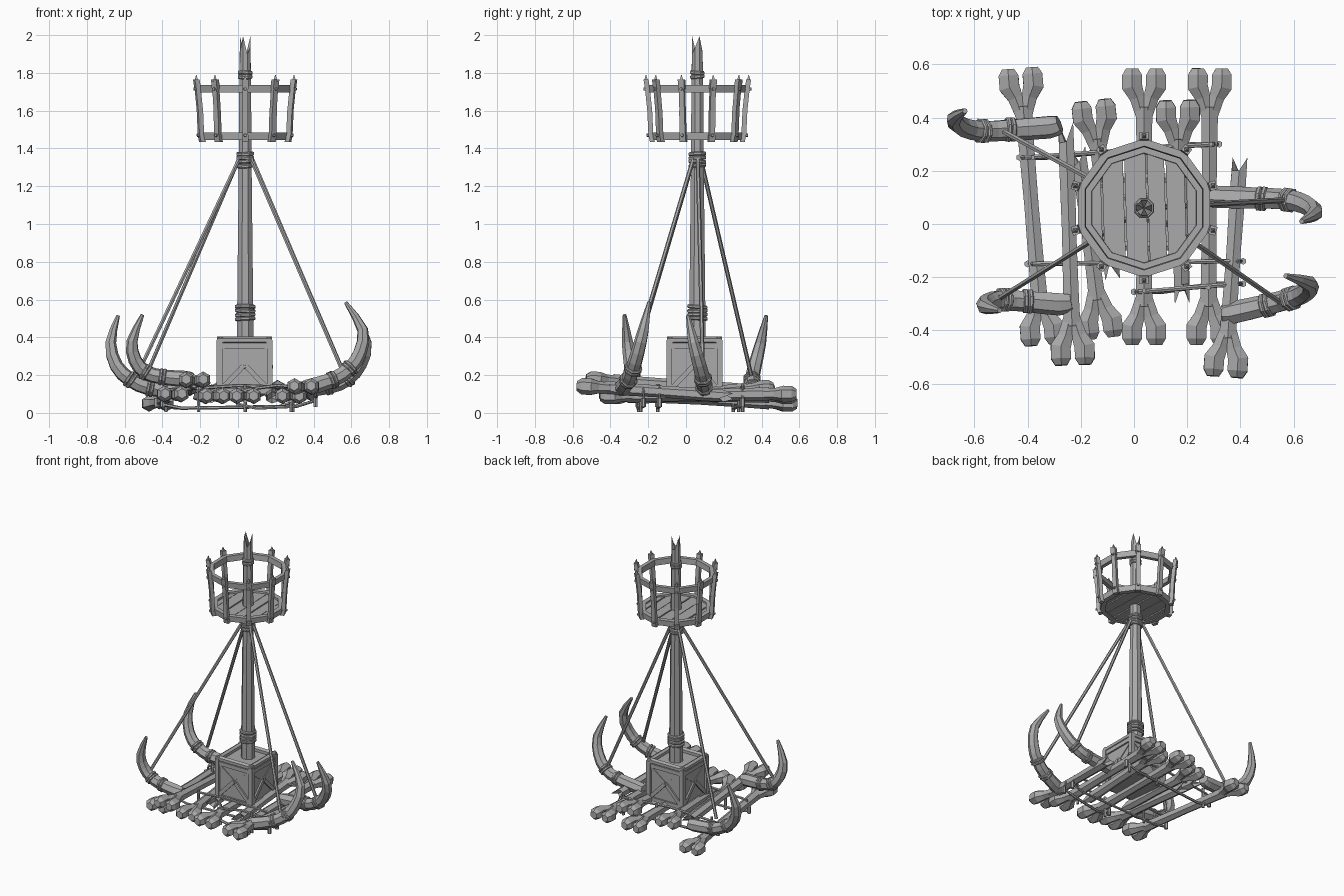
import bpy, bmesh, math, random
from mathutils import Vector as V

if "Cube" in bpy.data.objects:
    bpy.data.objects.remove(bpy.data.objects["Cube"])

random.seed(4)
mat = bpy.data.materials.new("weathered grey")
mat.diffuse_color = (0.4, 0.4, 0.4, 1)
mat.use_nodes = True
mat.node_tree.nodes["Principled BSDF"].inputs["Base Color"].default_value = mat.diffuse_color
CX, CY = 0.038, 0.06          # mast axis


def finish(bm, name):
    bmesh.ops.recalc_face_normals(bm, faces=bm.faces)
    me = bpy.data.meshes.new(name)
    bm.to_mesh(me)
    bm.free()
    me.materials.append(mat)
    ob = bpy.data.objects.new(name, me)
    bpy.context.collection.objects.link(ob)
    return ob


def smooth_path(pts, radii, n):
    """Catmull-Rom resampling of a path and its radii."""
    P = [V(p).to_4d() for p in pts]
    for p, r in zip(P, radii):
        p.w = r
    P = [P[0] * 2 - P[1]] + P + [P[-1] * 2 - P[-2]]
    out = []
    for i in range(1, len(P) - 2):
        a, b, c, d = P[i - 1:i + 3]
        for k in range(n):
            t = k / n
            out.append(0.5 * (2 * b + (c - a) * t + (2 * a - 5 * b + 4 * c - d) * t * t
                              + (3 * b - a - 3 * c + d) * t ** 3))
    out.append(P[-2])
    return [p.to_3d() for p in out], [p.w for p in out]


def tube(bm, pts, radii, sides=6, splinter=0.0):
    """Faceted tube along a path; splinter gives a jagged broken end."""
    pts = [V(p) for p in pts]
    up = V((0, 0, 1)) if abs((pts[-1] - pts[0]).normalized().z) < 0.9 else V((0, 1, 0))
    rings = []
    for i, (p, r) in enumerate(zip(pts, radii)):
        t = (pts[min(i + 1, len(pts) - 1)] - pts[max(i - 1, 0)]).normalized()
        up = (up - t * up.dot(t)).normalized()
        side = t.cross(up)
        ring = []
        for k in range(sides):
            a = math.tau * (k + 0.5) / sides
            q = p + (side * math.cos(a) + up * math.sin(a)) * r
            if splinter and i == len(pts) - 1:
                q += t * splinter * (1 if k % 3 == 0 else random.uniform(-0.6, 0.1))
            ring.append(bm.verts.new(q))
        rings.append(ring)
    for a, b in zip(rings, rings[1:]):
        for k in range(sides):
            bm.faces.new((a[k], a[(k + 1) % sides], b[(k + 1) % sides], b[k]))
    bm.faces.new(rings[0])
    if splinter:
        c = bm.verts.new(pts[-1] - t * splinter * 0.8)
        for k in range(sides):
            bm.faces.new((rings[-1][k], rings[-1][(k + 1) % sides], c))
    else:
        bm.faces.new(rings[-1])


def wraps(bm, centre, axis, r, count, pitch=0.02, sides=8):
    """Stack of bulging rope turns around a part."""
    axis, centre = V(axis).normalized(), V(centre)
    for i in range(count):
        c = centre + axis * pitch * (i - (count - 1) / 2)
        tilt = (axis + V((random.uniform(-.1, .1), random.uniform(-.1, .1), 0))).normalized()
        h = tilt * pitch * 0.5
        tube(bm, [c - h, c - h * .5, c + h * .5, c + h], [r * .88, r, r, r * .88], sides)


def box(bm, a, b, w, d, normal):
    """Beam from a to b, width w across, depth d along normal."""
    a, b, n = V(a), V(b), V(normal).normalized()
    s = (b - a).normalized().cross(n) * w / 2
    n = n * d / 2
    vs = [bm.verts.new(p + i * s + j * n) for p in (a, b)
          for i, j in ((-1, -1), (1, -1), (1, 1), (-1, 1))]
    for f in ((0, 1, 2, 3), (4, 5, 6, 7), (0, 1, 5, 4), (1, 2, 6, 5), (2, 3, 7, 6), (3, 0, 4, 7)):
        bm.faces.new([vs[i] for i in f])


# --- raft bones: (end, end, knuckles at start, knuckles at end)
def bone(name, a, b, ka, kb):
    bm = bmesh.new()
    a, b = V(a), V(b)
    d = (b - a).normalized()
    side = V((d.y, -d.x, 0)).normalized()
    a2, b2 = (a + d * 0.1 if ka else a), (b - d * 0.1 if kb else b)
    L = b2 - a2
    ts = (0, 0.15, 0.5, 0.85, 1)
    if ka:
        tube(bm, [a2 + L * t for t in ts], [.037, .034, .031, .034, .037 if kb else .032], 6,
             0 if kb else .05)
    else:
        tube(bm, [b2 - L * t for t in ts], [.037, .034, .031, .034, .032], 6, .05)
    for on, p, e in ((ka, a, -d), (kb, b, d)):
        if on:
            for s in (-1, 1):
                q = p + side * s * 0.045
                tube(bm, [p - e * .13 + side * s * .008, p - e * .065 + side * s * .026, q - e * .025,
                          q + e * .02, q + e * .045], [.028, .033, .044, .043, .026], 6)
    finish(bm, name)


BONES = [((-.425, .54, .05), (-.345, -.41, .10), 1, 1), ((-.255, .33, .12), (-.23, -.485, .175), 0, 1),
         ((-.15, .42, .12), (-.085, -.16, .09), 1, 0), ((-.205, .24, .09), (-.125, -.385, .09), 0, 1),
         ((.038, .54, .09), (.038, -.41, .09), 1, 1), ((.165, .42, .13), (.18, -.25, .08), 1, 0),
         ((.285, .54, .10), (.28, -.41, .09), 1, 1), ((.395, .2, .09), (.345, -.53, .14), 0, 1)]
for i, args in enumerate(BONES):
    bone("raft_bone_%d" % (i + 1), *args)

# --- lashings running over and under the bones
bm = bmesh.new()
for x0, y0, x1, y1 in ((-.43, .25, .32, .30), (-.40, -.15, .41, -.14), (0, -.255, .41, -.225)):
    m = (x0 + x1) / 2
    ym = (y0 + y1) / 2
    pts = [(x0, y0, .045), (x0 + .02, y0, .12), (m, ym, .145), (x1 - .02, y1, .13), (x1, y1, .065),
           (x1 - .1, y1, .035), (m, ym, .03), (x0 + .1, y0, .025), (x0, y0, .045)]
    tube(bm, pts, [.009] * len(pts), 6)
    for x, y in ((x0, y0), (x1, y1)):
        tube(bm, [(x, y, .03), (x, y, .08)], [.013, .013], 6)
for x, y in ((-.21, -.15), (.04, .28), (.28, -.24), (.29, .3), (.038, -.25), (-.38, .25)):
    tube(bm, [(x, y, .005), (x, y, .15)], [.009, .009], 6)
finish(bm, "raft_lashings")

# --- tusks with rope bindings
R = [.034, .044, .041, .040, .037, .030, .010]
TUSKS = {
    "back_left": [(-.28, .375, .125), (-.32, .365, .12), (-.465, .355, .13), (-.57, .35, .175), (-.645, .365, .25),
                  (-.675, .395, .37), (-.635, .425, .515)],
    "front_left": [(-.235, -.295, .18), (-.28, -.3, .18), (-.40, -.29, .19), (-.49, -.285, .215),
                   (-.545, -.295, .28), (-.56, -.31, .38), (-.505, -.325, .52)],
    "front_right": [(.33, -.34, .13), (.37, -.335, .135), (.50, -.305, .175), (.59, -.28, .235), (.645, -.255, .32),
                    (.66, -.225, .44), (.57, -.195, .585)],
    "right": [(.26, .105, .12), (.31, .1, .12), (.48, .095, .14), (.58, .09, .18), (.65, .07, .26),
              (.68, .04, .37), (.63, .01, .515)]}
for name, pts in TUSKS.items():
    bm = bmesh.new()
    p, r = smooth_path(pts, R, 2)
    tube(bm, p, r, 7)
    finish(bm, "tusk_" + name)
    bm = bmesh.new()
    for i in (4, 6):
        wraps(bm, p[i], p[i + 1] - p[i - 1], r[i] + .008, 2, .018)
    finish(bm, "tusk_binding_" + name)

# --- stay ropes from mast to tusks
bm = bmesh.new()
for x, y, z in ((-.485, .345, .20), (-.515, -.285, .24), (.55, -.295, .23), (.57, .09, .19)):
    d = V((x - CX, y - CY, 0)).normalized() * .04
    tube(bm, [(CX + d.x, CY + d.y, 1.34), (x, y, z)], [.011, .011], 6)
finish(bm, "stay_ropes")

# --- mast with splintered tip
bm = bmesh.new()
tube(bm, [(CX, CY, z) for z in (.1, .45, .8, 1.3, 1.7, 1.93)], [.048, .047, .043, .037, .034, .030], 8, .065)
finish(bm, "mast")
bm = bmesh.new()
for z, r, n in ((.53, .058, 4), (1.34, .05, 4), (1.79, .041, 2)):
    wraps(bm, (CX, CY, z), (0, 0, 1), r, n, .021)
finish(bm, "mast_bindings")

# --- mast crate: core, frame, braces and top rails
bm = bmesh.new()
KX, KY, H = .035, .045, .133
box(bm, (KX, KY, .10), (KX, KY, .375), 2 * H, 2 * H, (0, 1, 0))
for k in range(4):
    n = V((round(math.cos(k * math.pi / 2)), round(math.sin(k * math.pi / 2)), 0))
    t = V((-n.y, n.x, 0))

    def at(u, z, o=H):
        return V((KX, KY, z)) + n * o + t * u
    box(bm, at(-H, .09), at(-H, .385), .03, .03, n)
    for z in (.115, .355):
        box(bm, at(-H, z), at(H, z), .028, .022, n)
    for s in (-1, 1):
        box(bm, at(s * .12, .13, H + .002), at(0, .255, H + .002), .026, .018, n)
        box(bm, at(s * .12, .34, H), at(0, .25, H), .016, .01, n)
    tube(bm, [at(0, .245, H), at(0, .245, H + .016)], [.012, .009], 6)
    tube(bm, [at(-H - .012, .385, H - .005), at(H + .012, .385, H - .005)], [.02, .02], 6)
finish(bm, "mast_crate")


# --- lookout basket: decagonal rings, posts and plank floor
def corner(k, r, z):
    a = math.pi / 2 + math.tau * k / 10
    return V((CX + r * math.cos(a), CY + r * math.sin(a), z))


def ring(name, z0, z1, ro0, ro1, width):
    bm = bmesh.new()
    loops = [[bm.verts.new(corner(k, r, z)) for k in range(10)]
             for r, z in ((ro0, z0), (ro1, z1), (ro1 - width, z1), (ro0 - width, z0))]
    for j in range(4):
        a, b = loops[j], loops[(j + 1) % 4]
        for k in range(10):
            bm.faces.new((a[k], a[(k + 1) % 10], b[(k + 1) % 10], b[k]))
    finish(bm, name)


ring("basket_floor_rim", 1.445, 1.485, .238, .242, .035)
ring("basket_top_rail", 1.695, 1.735, .257, .261, .028)

bm = bmesh.new()
for k in range(10):
    n = corner(k, 1, 0) - V((CX, CY, 0))
    p = [corner(k, r, z) for r, z in ((.238, 1.435), (.246, 1.47), (.252, 1.6), (.264, 1.715), (.272, 1.765))]
    for a, b, w in zip(p, p[1:], (.036, .03, .028, .034)):
        box(bm, a, b, w, .026, n)
    tube(bm, [p[4] - V((0, 0, .01)), p[4] + V((0, 0, .025))], [.015, .002], 4)
    for q in (p[1], p[3]):
        tube(bm, [q, q + n * .022], [.011, .008], 6)
finish(bm, "basket_posts")

bm = bmesh.new()
edges = [-.25, -.155, -.07, .015, .085, .16, .25]
for i, (a, b) in enumerate(zip(edges, edges[1:])):
    pb = bmesh.new()
    z = 1.452 + .003 * (i % 2)
    lo, hi = ([pb.verts.new(corner(k, .212, zz)) for k in range(10)] for zz in (z, z + .02))
    pb.faces.new(lo)
    pb.faces.new(hi)
    for k in range(10):
        pb.faces.new((lo[k], lo[(k + 1) % 10], hi[(k + 1) % 10], hi[k]))
    for x, s in ((a + .003, -1), (b - .003, 1)):
        cut = bmesh.ops.bisect_plane(pb, geom=pb.verts[:] + pb.edges[:] + pb.faces[:], plane_co=(CX + x, 0, 0),
                                     plane_no=(s, .03 * s, 0), clear_outer=True)
        es = [e for e in cut["geom_cut"] if isinstance(e, bmesh.types.BMEdge)]
        if es:
            bmesh.ops.edgeloop_fill(pb, edges=es)
    me = bpy.data.meshes.new("plank_part")
    pb.to_mesh(me)
    pb.free()
    bm.from_mesh(me)
    bpy.data.meshes.remove(me)
finish(bm, "basket_floor_planks")
